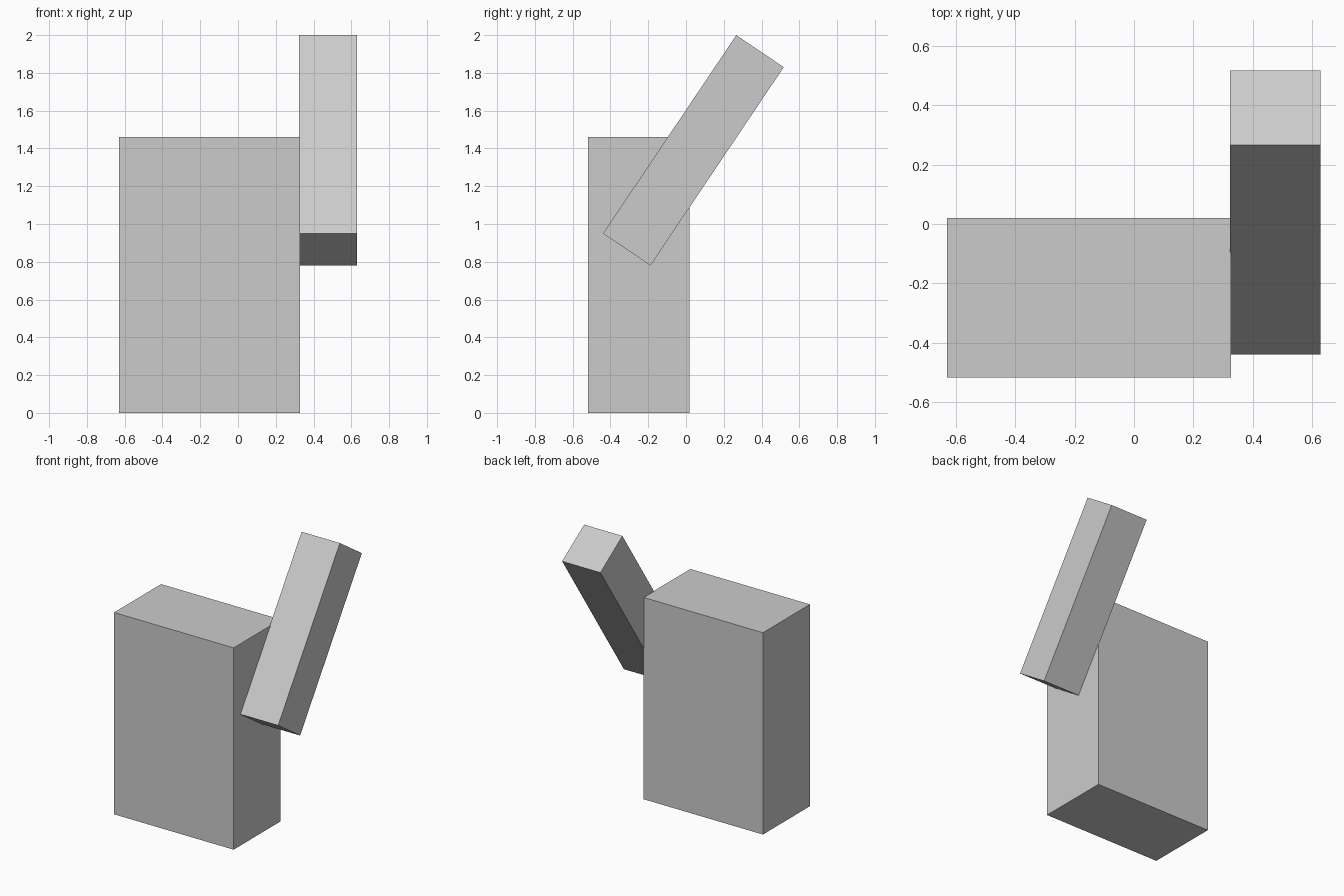
import bpy
from math import radians

if "Cube" in bpy.data.objects:
    bpy.data.objects.remove(bpy.data.objects["Cube"])


def box(name, center, size, tilt=0.0):
    bpy.ops.mesh.primitive_cube_add(size=1, location=center, rotation=(radians(tilt), 0, 0))
    obj = bpy.context.object
    obj.name = name
    obj.scale = size
    bpy.ops.object.transform_apply(location=False, rotation=False, scale=True)
    return obj


# Upright main block
box("body", (-0.151, -0.249, 0.73), (0.957, 0.537, 1.46))

# Bar leaning backwards on the right side
box("leaning_arm", (0.476, 0.039, 1.39), (0.306, 1.265 and 0.303, 1.265), tilt=-33.9)
